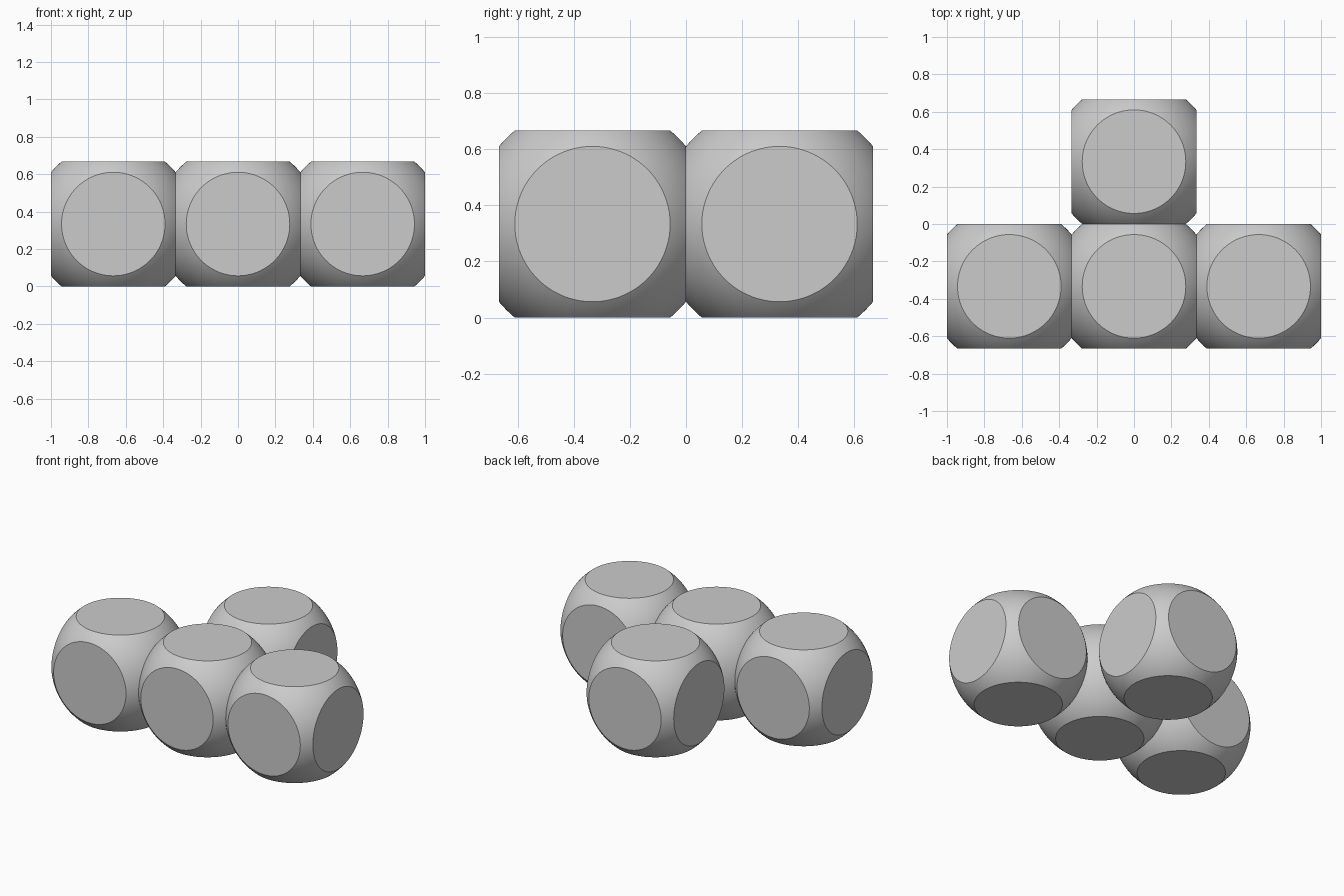
import bpy
import bmesh
import math
from mathutils import Vector

cube = bpy.data.objects.get("Cube")
if cube:
    bpy.data.objects.remove(cube, do_unlink=True)

HALF = 1 / 3            # half the width of one block
RADIUS = HALF * 1.3     # sphere that is trimmed to the block

grey = bpy.data.materials.new("plain grey")
grey.use_nodes = True
colour = (0.6, 0.6, 0.6, 1)
grey.diffuse_color = colour
grey.node_tree.nodes["Principled BSDF"].inputs["Base Color"].default_value = colour


def trimmed_sphere_mesh():
    """Sphere sliced flat on all six sides."""
    bm = bmesh.new()
    bmesh.ops.create_uvsphere(bm, u_segments=128, v_segments=64, radius=RADIUS)
    for axis in range(3):
        for side in (-1, 1):
            normal = Vector((0, 0, 0))
            normal[axis] = side
            cut = bmesh.ops.bisect_plane(
                bm, geom=bm.verts[:] + bm.edges[:] + bm.faces[:], dist=1e-5,
                plane_co=normal * HALF, plane_no=normal, clear_outer=True)
            rim = [e for e in cut["geom_cut"]
                   if isinstance(e, bmesh.types.BMEdge) and e.is_boundary]
            bmesh.ops.holes_fill(bm, edges=rim, sides=0)
    bmesh.ops.recalc_face_normals(bm, faces=bm.faces[:])
    mesh = bpy.data.meshes.new("trimmed_sphere")
    bm.to_mesh(mesh)
    bm.free()
    mesh.materials.append(grey)
    return mesh


# Three blocks in a row, one behind the middle
mesh = trimmed_sphere_mesh()
places = {"right_block": (-2, -1), "middle_block": (0, -1),
          "left_block": (2, -1), "back_block": (0, 1)}
for name, (x, y) in places.items():
    block = bpy.data.objects.new(name, mesh.copy())
    block.location = (x * HALF, y * HALF, HALF)
    bpy.context.collection.objects.link(block)
    bpy.ops.object.select_all(action="DESELECT")
    block.select_set(True)
    bpy.context.view_layer.objects.active = block
    bpy.ops.object.shade_smooth_by_angle(angle=math.radians(25))
bpy.data.meshes.remove(mesh)
